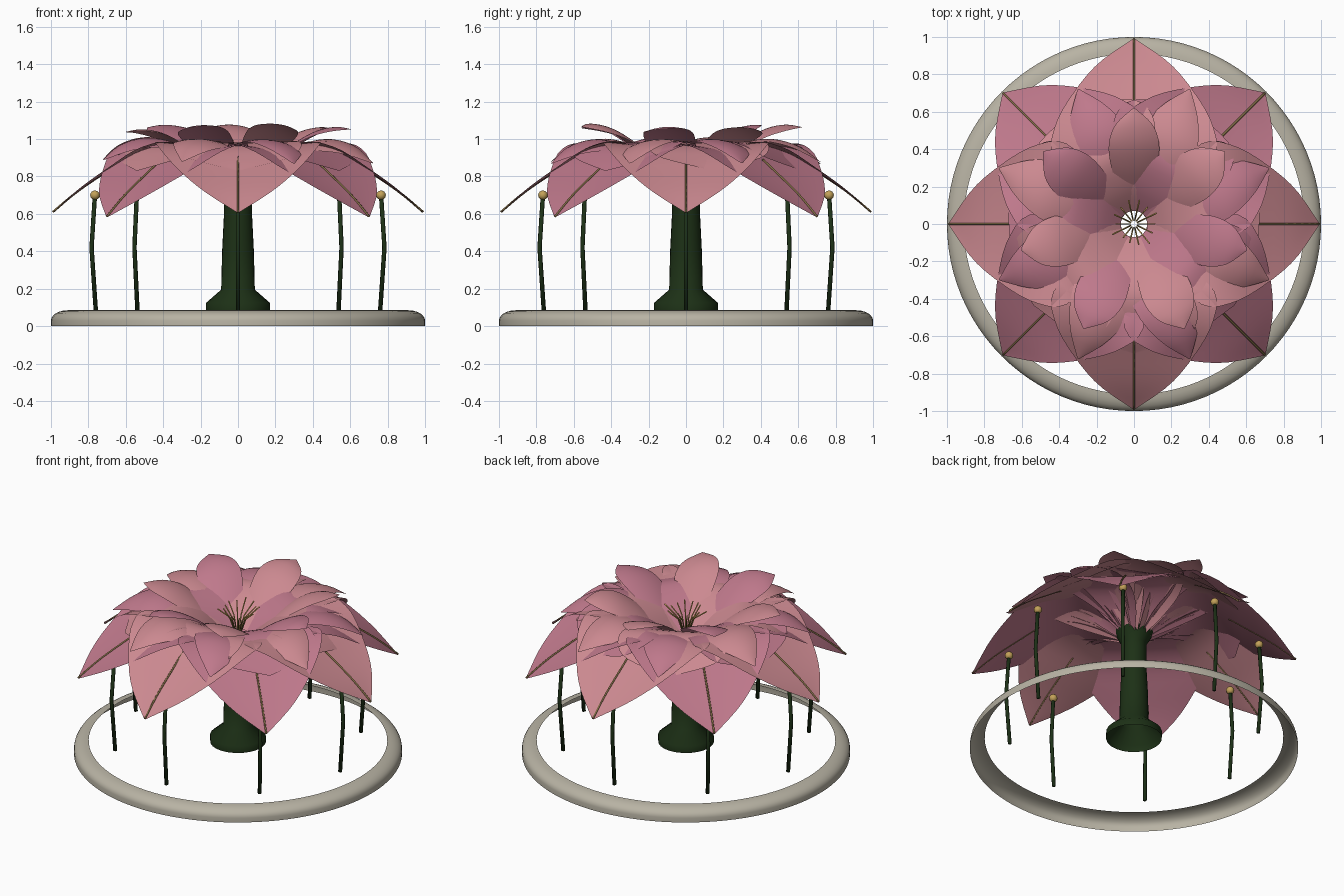
import bpy, math, random
from mathutils import Vector

if "Cube" in bpy.data.objects:
    bpy.data.objects.remove(bpy.data.objects["Cube"])
random.seed(4)


def material(name, rgb):
    m = bpy.data.materials.new(name)
    m.diffuse_color = (*rgb, 1)
    m.use_nodes = True
    m.node_tree.nodes["Principled BSDF"].inputs["Base Color"].default_value = m.diffuse_color
    return m


PINK = [material("petal_pink", (0.60, 0.25, 0.28)), material("petal_rose", (0.52, 0.19, 0.26))]
GREEN = material("stem_green", (0.012, 0.03, 0.008))
GOLD = material("gold", (0.55, 0.36, 0.1))
VEIN = material("vein_olive", (0.22, 0.15, 0.06))
STONE = material("stone", (0.48, 0.45, 0.37))


def mesh_object(name, verts, faces, mat):
    me = bpy.data.meshes.new(name)
    me.from_pydata(verts, [], faces)
    me.materials.append(mat)
    me.polygons.foreach_set("use_smooth", [True] * len(faces))
    ob = bpy.data.objects.new(name, me)
    bpy.context.collection.objects.link(ob)
    return ob


def grid_faces(rows, cols, wrap=False):
    n = cols if wrap else cols - 1
    return [(i * cols + j, i * cols + (j + 1) % cols, (i + 1) * cols + (j + 1) % cols, (i + 1) * cols + j)
            for i in range(rows - 1) for j in range(n)]


def sample(points, t):
    """Smooth curve through the points, t from 0 to 1."""
    n = len(points) - 1
    i = min(int(t * n), n - 1)
    f = t * n - i
    p0, p1, p2, p3 = [Vector(points[max(0, min(n, i + k))]) for k in (-1, 0, 1, 2)]
    return 0.5 * (2 * p1 + (p2 - p0) * f + (2 * p0 - 5 * p1 + 4 * p2 - p3) * f ** 2
                  + (3 * p1 - p0 - 3 * p2 + p3) * f ** 3)


def lathe(name, profile, mat, sides):
    verts = [(r * math.cos(a), r * math.sin(a), z) for r, z in profile
             for a in [2 * math.pi * k / sides for k in range(sides)]]
    ob = mesh_object(name, verts, grid_faces(len(profile), sides, True), mat)
    bpy.context.view_layer.objects.active = ob
    ob.select_set(True)
    bpy.ops.object.shade_smooth_by_angle(angle=math.radians(50))
    ob.select_set(False)


def tube(name, points, radius, mat, sides=8):
    verts = []
    for i, p in enumerate(points):
        d = (Vector(points[min(i + 1, len(points) - 1)]) - Vector(points[max(i - 1, 0)])).normalized()
        u = d.cross(Vector((0.31, 0.2, 0.05))).normalized()
        w = d.cross(u)
        for k in range(sides):
            a = 2 * math.pi * k / sides
            verts.append(Vector(p) + radius * (u * math.cos(a) + w * math.sin(a)))
    faces = grid_faces(len(points), sides, True)
    faces += [tuple(range(sides))[::-1], tuple(range(len(verts) - sides, len(verts)))]
    return mesh_object(name, verts, faces, mat)


def polar(r, z, a, side=0.0):
    return (r * math.cos(a) - side * math.sin(a), r * math.sin(a) + side * math.cos(a), z)


def petal(name, points, angle, cup, lift, mat, roll=0.0, rows=22, cols=13):
    """points: (radius, height, half width) from root to tip."""
    verts = []
    for i in range(rows):
        r, z, w = sample(points, i / (rows - 1))
        for j in range(cols):
            v = 2 * j / (cols - 1) - 1
            verts.append(polar(r, z + lift * r + cup * w * v * v + roll * w * v, angle, w * v))
    return mesh_object(name, verts, grid_faces(rows, cols), mat)


OUTER = [(.07, .80, .05), (.2, .895, .24), (.36, .955, .43), (.53, .92, .42),
         (.7, .815, .325), (.86, .705, .19), (.99, .595, .005)]
WIDE = [(.07, .80, .05), (.2, .905, .18), (.36, .975, .30), (.5, .95, .34), (.61, .885, .27), (.69, .825, .01)]
MIDDLE = [(.07, .79, .04), (.2, .89, .12), (.35, .97, .17), (.5, 1.0, .16), (.65, .965, .1), (.78, .88, .004)]
INNER = [(.07, .78, .03), (.18, .875, .08), (.3, .975, .12), (.42, 1.045, .135), (.53, 1.07, .1), (.62, 1.06, .004)]

# Outer petals with veins
for k in range(8):
    a = k * math.pi / 4
    lift = 0.012 if k % 2 == 0 else -0.012
    petal("outer_petal", OUTER, a, 0.06, lift, PINK[k % 2])
    rib = [sample(OUTER, .55 + .45 * t / 10) for t in range(11)]
    tube("petal_vein", [polar(p[0], p[1] + lift * p[0] + .003, a) for p in rib], .006, VEIN, 6)

# Broad round petals, middle petals between the outer ones, inner petals on top
for k in range(7):
    petal("broad_petal", WIDE, -math.pi / 2 + k * math.tau / 7, 0.03, 0.01, PINK[k % 2])
for k in range(8):
    petal("middle_petal", MIDDLE, (k + .5) * math.pi / 4, -0.2, random.uniform(-.02, .02),
          PINK[(k + 1) % 2], random.uniform(-.2, .2))
for k in range(7):
    petal("inner_petal", INNER, math.pi / 2 + k * math.tau / 7, -0.15, random.uniform(-.06, .02),
          PINK[k % 2], random.uniform(-.25, .25))

# Stamens
for k in range(14):
    a = k * math.tau / 14
    r = random.uniform(.09, .135)
    tube("stamen", [polar(.02, .82, a), polar(.05, .91, a), polar(r, random.uniform(.96, 1.0), a)], .004, GOLD, 6)

# Hollow central stem and open base ring
lathe("stem", [(.17, .08), (.17, .125), (.09, .195), (.085, .4), (.075, .6), (.075, .74), (.12, .82)], GREEN, 24)
ring = [(1, 0), (1, .03)] + [(.91 + .09 * math.cos(t), .03 + .055 * math.sin(t))
                             for t in [math.pi / 2 * i / 6 for i in range(1, 7)]]
lathe("base_ring", ring, STONE, 96)

# Slender posts with gold caps
for k in range(8):
    a = k * math.pi / 4
    tube("post", [polar(.76, .08, a), polar(.783, .42, a), polar(.765, .7, a)], .012, GREEN)
    cap = [(.025 * math.sin(t) + .0005, .70 - .025 * math.cos(t)) for t in [math.pi * i / 8 for i in range(9)]]
    c = polar(.765, 0, a)
    verts = [(c[0] + r * math.cos(b), c[1] + r * math.sin(b), z) for r, z in cap
             for b in [math.tau * j / 12 for j in range(12)]]
    mesh_object("post_cap", verts, grid_faces(9, 12, True), GOLD)
